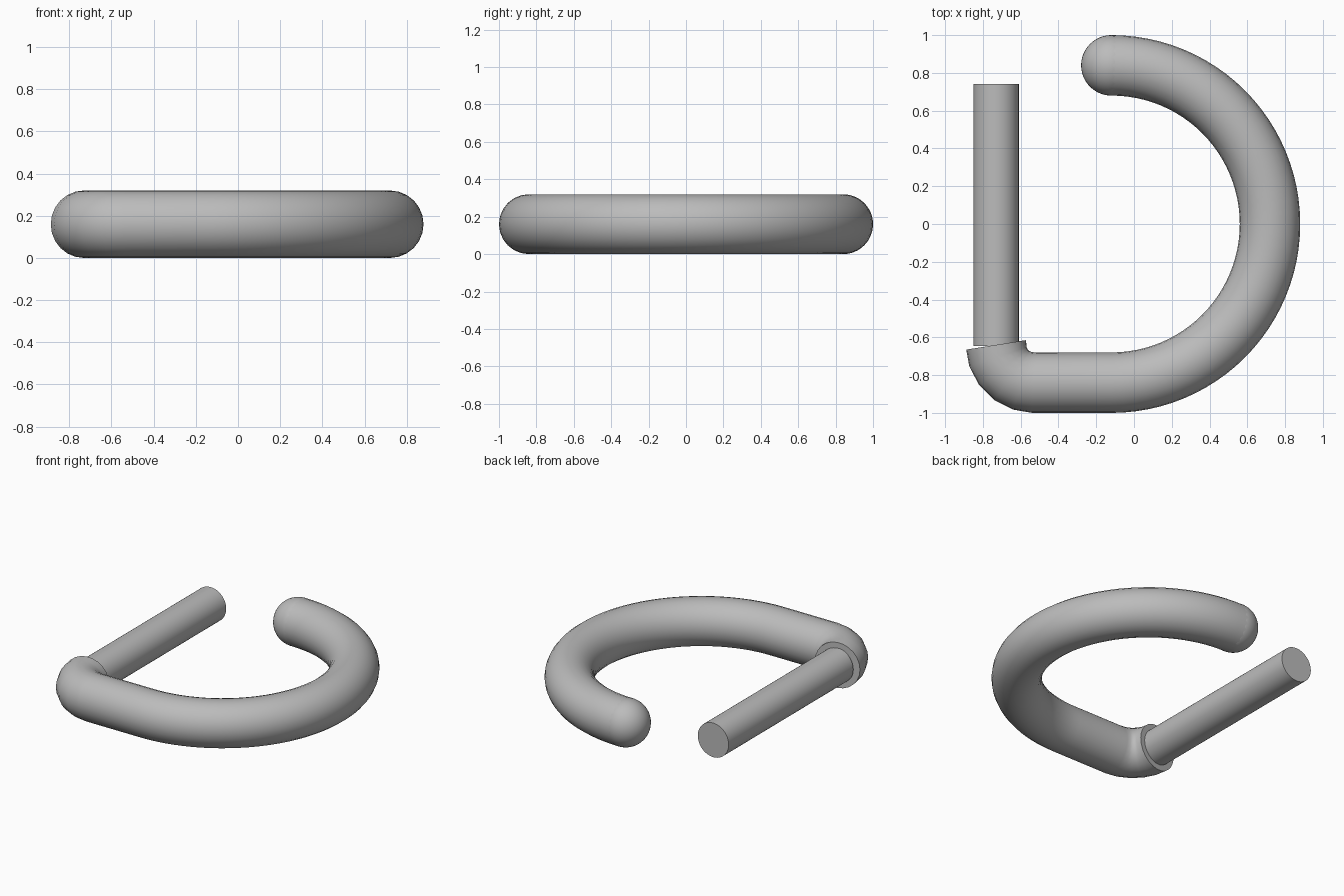
import bpy
from math import sin, cos, pi, radians

cube = bpy.data.objects.get("Cube")
if cube:
    bpy.data.objects.remove(cube, do_unlink=True)

TUBE = 0.16           # tube radius, also the height of every centre line
RING = 0.84           # radius of the big arc
ARC_X = -0.12         # centre of the big arc
BEND = 0.2            # radius of the small corner
BEND_X, BEND_Y = -0.53, BEND - RING

grey = bpy.data.materials.new("plain grey")
grey.use_nodes = True
colour = (0.5, 0.5, 0.5, 1)
grey.diffuse_color = colour
grey.node_tree.nodes["Principled BSDF"].inputs["Base Color"].default_value = colour


def finish(obj, name):
    obj.name = name
    obj.data.materials.clear()
    obj.data.materials.append(grey)
    bpy.ops.object.select_all(action='DESELECT')
    obj.select_set(True)
    bpy.context.view_layer.objects.active = obj
    bpy.ops.object.shade_smooth_by_angle(angle=radians(35))


def arc(cx, cy, radius, start, end, steps):
    angles = [start + (end - start) * i / steps for i in range(steps + 1)]
    return [(cx + radius * cos(a), cy + radius * sin(a)) for a in angles]


# Curved tube: big half circle, straight run, tight corner
path = arc(ARC_X, 0, RING, pi / 2, -pi / 2, 48)
path += arc(BEND_X, BEND_Y, BEND, -pi / 2, -pi, 5)
curve = bpy.data.curves.new("curved_tube", 'CURVE')
curve.dimensions = '3D'
curve.bevel_depth = TUBE
curve.bevel_resolution = 10
curve.use_fill_caps = True
spline = curve.splines.new('POLY')
spline.points.add(len(path) - 1)
for point, (x, y) in zip(spline.points, path):
    point.co = (x, y, TUBE, 1)
tube = bpy.data.objects.new("curved_tube", curve)
bpy.context.collection.objects.link(tube)
bpy.ops.object.select_all(action='DESELECT')
tube.select_set(True)
bpy.context.view_layer.objects.active = tube
bpy.ops.object.convert(target='MESH')
finish(bpy.context.object, "curved_tube")

# Rounded tip on the free end
bpy.ops.mesh.primitive_uv_sphere_add(segments=48, ring_count=24, radius=TUBE,
                                     location=(ARC_X, RING, TUBE))
finish(bpy.context.object, "rounded_tip")

# Straight bar starting at the corner
front, back = -0.645, 0.74
bpy.ops.mesh.primitive_cylinder_add(vertices=48, radius=0.12, depth=back - front,
                                    location=(BEND_X - BEND, (front + back) / 2, TUBE),
                                    rotation=(pi / 2, 0, 0))
finish(bpy.context.object, "straight_bar")
